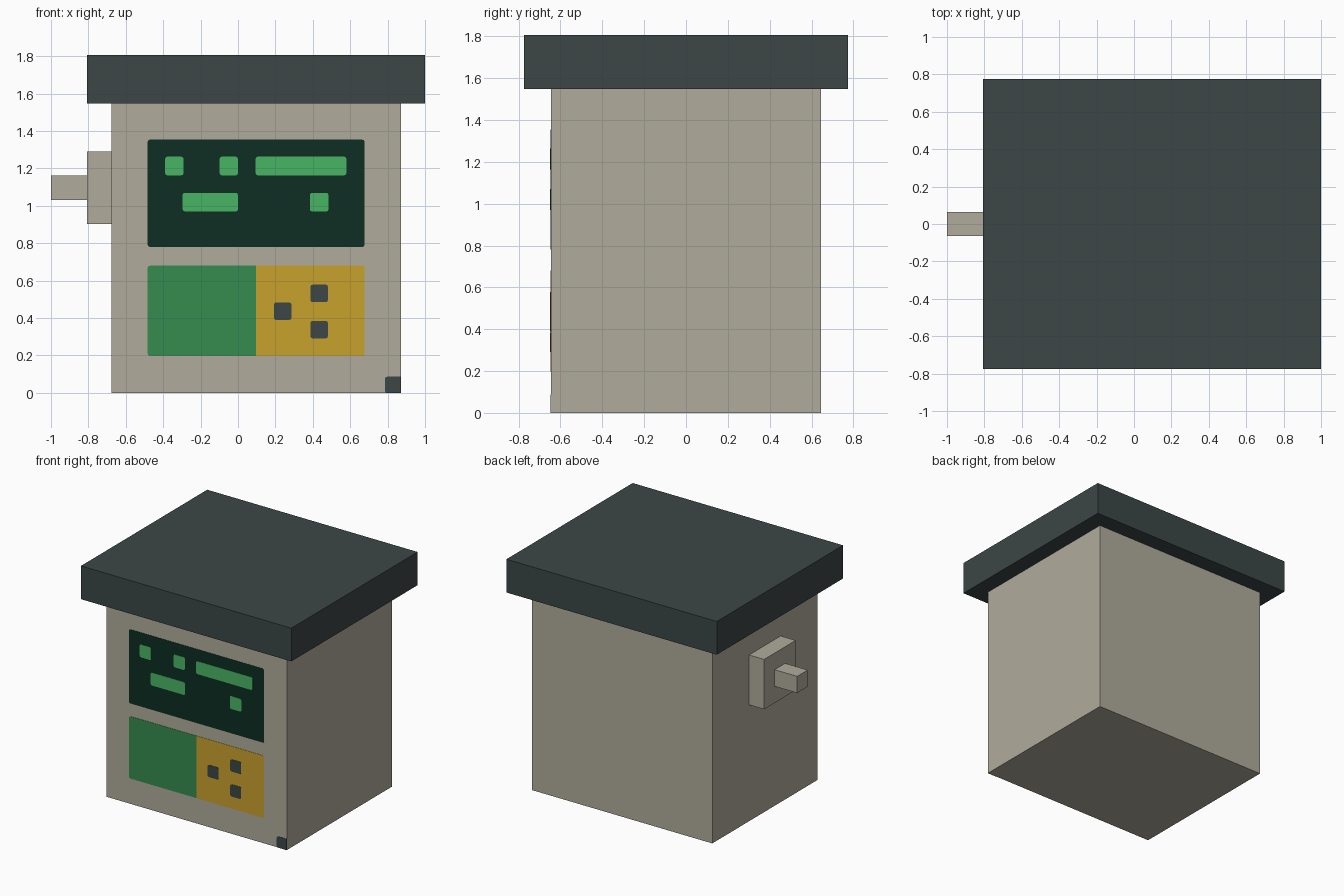
import bpy
import bmesh

default = bpy.data.objects.get("Cube")
if default:
    bpy.data.objects.remove(default, do_unlink=True)

U = 2 / 15.5          # modular unit of the machine
FRONT = -5 * U        # y of the body's front face


def material(name, rgb):
    color = [((c / 255 + 0.055) / 1.055) ** 2.4 for c in rgb] + [1]
    mat = bpy.data.materials.new(name)
    mat.use_nodes = True
    mat.diffuse_color = color
    shader = mat.node_tree.nodes["Principled BSDF"]
    shader.inputs["Base Color"].default_value = color
    shader.inputs["Roughness"].default_value = 0.9
    return mat


beige = material("beige", (176, 172, 156))
slate = material("slate", (60, 70, 70))
dark_green = material("dark green", (14, 45, 36))
light_green = material("light green", (73, 181, 100))
green = material("green", (54, 140, 80))
yellow = material("yellow", (201, 162, 45))


def add_object(name, bm, mat):
    bmesh.ops.recalc_face_normals(bm, faces=bm.faces)
    mesh = bpy.data.meshes.new(name)
    bm.to_mesh(mesh)
    bm.free()
    mesh.materials.append(mat)
    obj = bpy.data.objects.new(name, mesh)
    bpy.context.collection.objects.link(obj)
    return obj


def block(name, x, y, z, mat):
    """Box spanning the given (low, high) ranges."""
    bm = bmesh.new()
    bmesh.ops.create_cube(bm, size=1)
    for v in bm.verts:
        v.co = [r[0] if c < 0 else r[1] for c, r in zip(v.co, (x, y, z))]
    return add_object(name, bm, mat)


def plate(name, x, z, mat, height=0.002, left=True, right=True, cut=0.012):
    """Thin front plate; the corners on the chosen sides are rounded."""
    bm = bmesh.new()
    bmesh.ops.create_cube(bm, size=1)
    for v in bm.verts:
        v.co = (x[v.co.x > 0], FRONT - height if v.co.y < 0 else FRONT, z[v.co.z > 0])
    middle = sum(x) / 2
    edges = [e for e in bm.edges
             if abs(e.verts[0].co.y - e.verts[1].co.y) > height / 2
             and (left if e.verts[0].co.x < middle else right)]
    if edges:
        bmesh.ops.bevel(bm, geom=edges, offset=cut, segments=2, profile=0.5,
                        affect='EDGES')
    return add_object(name, bm, mat)


# Main volumes
block("body", (1 - 13 * U, 1 - U), (FRONT, -FRONT), (0, 12 * U), beige)
block("lid", (1 - 14 * U, 1), (-6 * U, 6 * U), (12 * U, 14 * U), slate)

# Side connector
block("connector_plate", (1 - 14 * U, 1 - 13 * U), (-1.5 * U, 1.5 * U),
      (7 * U, 10 * U), beige)
block("connector_knob", (-1, 1 - 14 * U), (-U / 2, U / 2), (8 * U, 9 * U), beige)

# Screen and its lit bars
plate("screen", (-0.483, 0.677), (0.78, 1.354), dark_green)
upper, lower = (1.163, 1.263), (0.97, 1.07)
bars = [((-0.39, -0.291), upper), ((-0.098, 0), upper), ((0.094, 0.58), upper),
        ((-0.296, 0), lower), ((0.384, 0.484), lower)]
for i, (x, z) in enumerate(bars):
    plate(f"screen_bar_{i + 1}", x, z, light_green, 0.004)

# Lower control panel
plate("green_panel", (-0.483, 0.095), (0.197, 0.68), green, right=False)
plate("yellow_panel", (0.095, 0.677), (0.197, 0.68), yellow, left=False, cut=0.006)
for i, (x, z) in enumerate([(0.434, 0.532), (0.239, 0.437), (0.434, 0.338)]):
    plate(f"button_{i + 1}", (x - 0.047, x + 0.047), (z - 0.047, z + 0.047),
          slate, 0.004)

# Dark mark in the bottom corner
plate("corner_mark", (0.785, 1 - U), (0, 0.087), slate, right=False)
